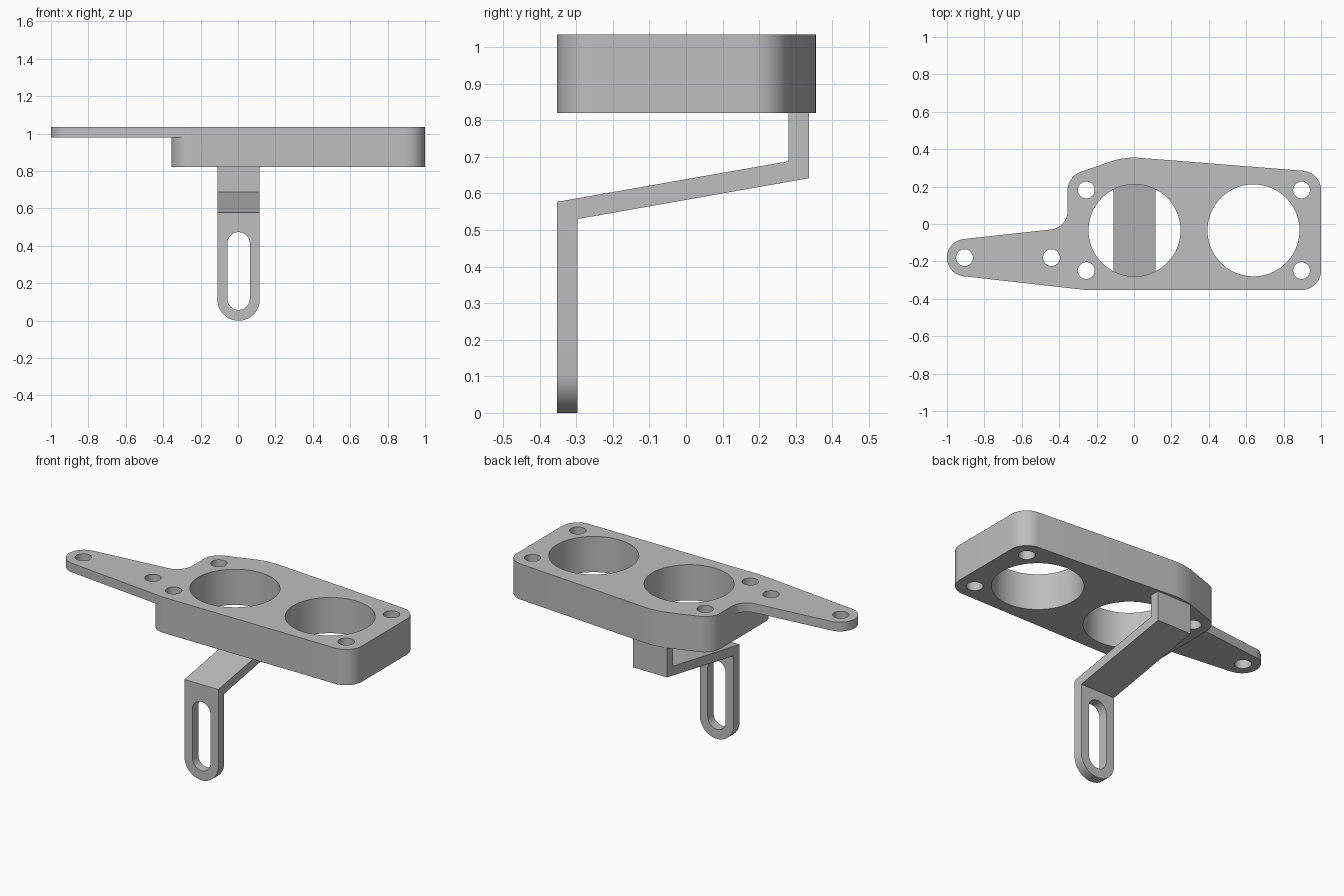
import bpy, bmesh, math

cube = bpy.data.objects.get("Cube")
if cube:
    bpy.data.objects.remove(cube, do_unlink=True)

grey = bpy.data.materials.new("Plain grey")
grey.use_nodes = True
grey.diffuse_color = (0.52, 0.52, 0.52, 1)
grey.node_tree.nodes["Principled BSDF"].inputs["Base Color"].default_value = (0.52, 0.52, 0.52, 1)

TOP, ARM_BOTTOM, BOTTOM = 1.035, 0.98, 0.82
MID = 0.003  # centre line of the large left bore and the strap


def arc(cx, cy, r, start, end, step=5):
    n = max(2, round(abs(end - start) / step))
    angles = [math.radians(start + (end - start) * i / n) for i in range(n + 1)]
    return [(cx + r * math.cos(a), cy + r * math.sin(a)) for a in angles]


def prism(name, outline, lo, hi, axis="z"):
    """Extrude a 2D outline along one axis."""
    place = {"x": lambda u, v, d: (d, u, v),
             "y": lambda u, v, d: (u, d, v),
             "z": lambda u, v, d: (u, v, d)}[axis]
    bm = bmesh.new()
    rings = [[bm.verts.new(place(u, v, d)) for u, v in outline] for d in (lo, hi)]
    for ring in rings:
        bm.faces.new(ring)
    n = len(outline)
    for i in range(n):
        j = (i + 1) % n
        bm.faces.new((rings[0][i], rings[0][j], rings[1][j], rings[1][i]))
    bmesh.ops.recalc_face_normals(bm, faces=bm.faces)
    mesh = bpy.data.meshes.new(name)
    bm.to_mesh(mesh)
    bm.free()
    mesh.materials.append(grey)
    obj = bpy.data.objects.new(name, mesh)
    bpy.context.collection.objects.link(obj)
    return obj


def activate(obj):
    bpy.ops.object.select_all(action="DESELECT")
    obj.select_set(True)
    bpy.context.view_layer.objects.active = obj


def combine(obj, tool, operation):
    """Apply a boolean and drop the tool."""
    activate(obj)
    mod = obj.modifiers.new(operation, "BOOLEAN")
    mod.operation, mod.object, mod.solver = operation, tool, "EXACT"
    bpy.ops.object.modifier_apply(modifier=mod.name)
    bpy.data.objects.remove(tool, do_unlink=True)


# Thick block with rounded corners and a bulge at the back
block = (arc(0.895, -0.248, 0.105, -90, 0) + arc(0.895, 0.18, 0.105, 0, 85.5)
         + arc(0, -0.03, 0.385, 85.5, 108.6, 3) + arc(-0.25, 0.18, 0.105, 108.6, 180)
         + arc(-0.25, -0.248, 0.105, 180, 270))
plate = prism("mounting_plate", block, BOTTOM, TOP)

# Thin tapered side arm, blended into the block with a fillet
arm = (arc(-0.9, -0.18, 0.1, 96, 264) + arc(-0.25, -0.248, 0.105, 264, 270)
       + [(-0.25, 0.07)] + arc(-0.455, 0.07, 0.1, 0, -84))
combine(plate, prism("arm", arm, ARM_BOTTOM, TOP), "UNION")

# Two large bores and six screw holes
holes = [(MID, -0.034, 0.246), (0.639, -0.034, 0.246), (-0.906, -0.18, 0.045), (-0.441, -0.18, 0.045)]
holes += [(x, y, 0.045) for x in (-0.255, 0.896) for y in (-0.249, 0.182)]
for x, y, r in holes:
    step = 5 if r > 0.1 else 10
    combine(plate, prism("hole", arc(x, y, r, 0, 360, step)[:-1], 0.5, 1.5), "DIFFERENCE")

# Bent strap, from the block down to the slotted foot
WIDTH = 0.113
bend = [(-0.353, 0), (-0.297, 0), (-0.297, 0.53), (0.337, 0.642),
        (0.337, BOTTOM), (0.28, BOTTOM), (0.28, 0.688), (-0.353, 0.577)]
strap = prism("bent_strap", bend, MID - WIDTH, MID + WIDTH, "x")

# Rounded foot end
foot = arc(MID, WIDTH, WIDTH + 0.0005, 180, 360) + [(MID + 0.2, 0.2), (MID + 0.2, 1), (MID - 0.2, 1), (MID - 0.2, 0.2)]
combine(strap, prism("foot", foot, -1, 1, "y"), "INTERSECT")

# Long adjustment slot
slot = arc(MID, 0.117, 0.06, 180, 360) + arc(MID, 0.413, 0.06, 0, 180)
combine(strap, prism("slot", slot, -0.5, -0.2, "y"), "DIFFERENCE")

for obj in (plate, strap):
    activate(obj)
    bpy.ops.object.shade_smooth_by_angle(angle=math.radians(30))
